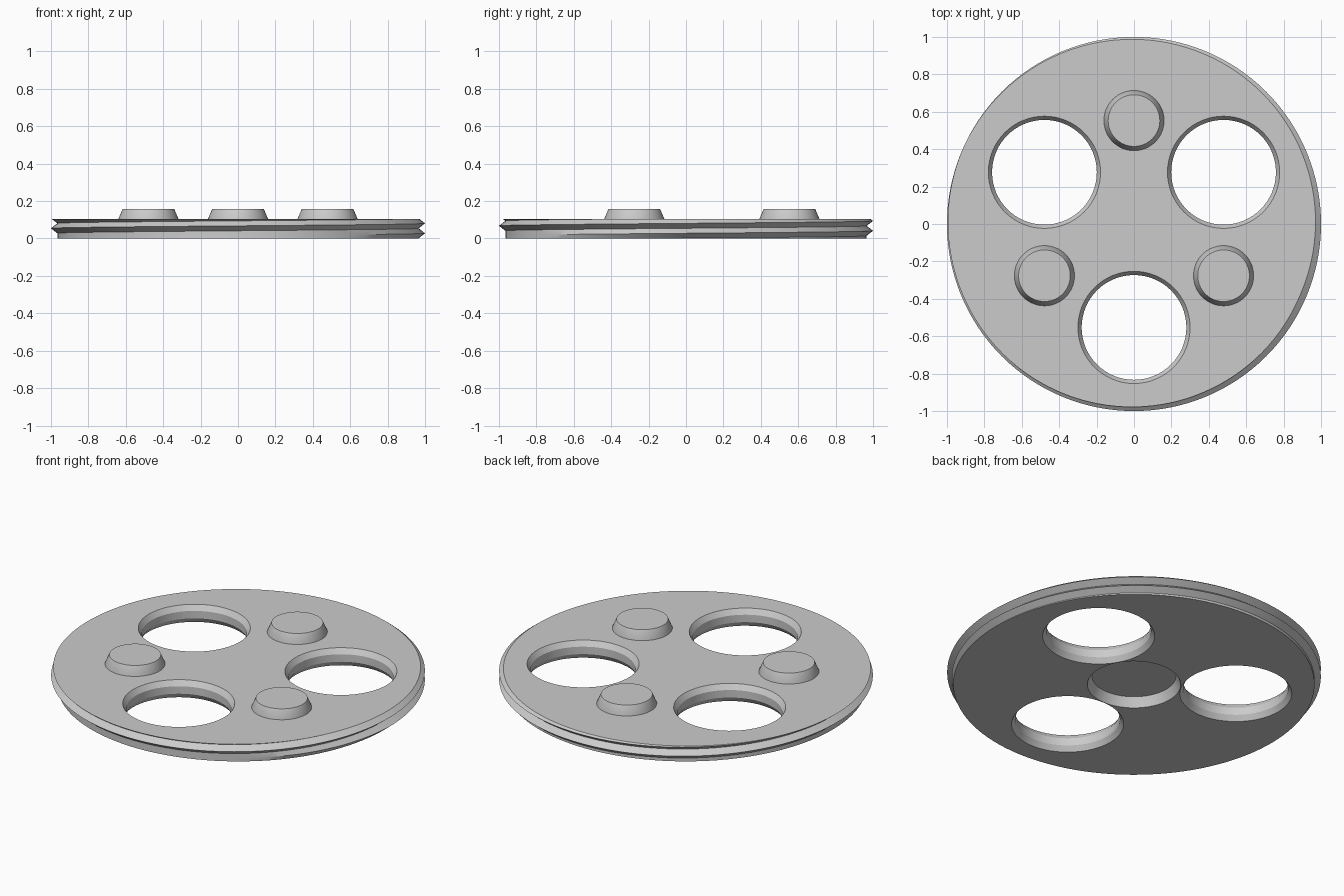
import bpy
import bmesh
from math import cos, sin, pi, radians

cube = bpy.data.objects.get("Cube")
if cube:
    bpy.data.objects.remove(cube, do_unlink=True)

HEIGHT = 0.104
PITCH = 0.053
START = 0.028          # height of the first thread crest
CREST, ROOT = 1.0, 0.966
SEGMENTS = 128
RING = 0.553           # distance of pegs and holes from the centre

grey = bpy.data.materials.new("plain grey")
grey.use_nodes = True
grey.diffuse_color = (0.6, 0.6, 0.6, 1)
grey.node_tree.nodes["Principled BSDF"].inputs["Base Color"].default_value = (0.6, 0.6, 0.6, 1)


def make_object(name, bm):
    bmesh.ops.recalc_face_normals(bm, faces=bm.faces)
    mesh = bpy.data.meshes.new(name)
    bm.to_mesh(mesh)
    bm.free()
    mesh.materials.append(grey)
    obj = bpy.data.objects.new(name, mesh)
    bpy.context.collection.objects.link(obj)
    return obj


def turned(name, profile, x=0, y=0, sides=64):
    """Closed solid of revolution from (radius, height) points."""
    bm = bmesh.new()
    rings = [[bm.verts.new((x + r * cos(2 * pi * i / sides), y + r * sin(2 * pi * i / sides), z))
              for i in range(sides)] for r, z in profile]
    for low, high in zip(rings, rings[1:]):
        for i in range(sides):
            j = (i + 1) % sides
            bm.faces.new((low[i], low[j], high[j], high[i]))
    bm.faces.new(rings[0])
    bm.faces.new(rings[-1])
    return make_object(name, bm)


def smooth(obj):
    bpy.ops.object.select_all(action='DESELECT')
    obj.select_set(True)
    bpy.context.view_layer.objects.active = obj
    bpy.ops.object.shade_smooth_by_angle(angle=radians(25))


def thread_column(turn):
    """Crest and root points up the rim, trimmed to the plate thickness."""
    rows = []
    for k in range(-3, 6):
        radius = CREST if k % 2 else ROOT
        if k == -1:    # the thread rises gradually out of the plain base
            radius = ROOT + (CREST - ROOT) * max(0, (turn - 0.85) / 0.15)
        elif k < 0:
            radius = ROOT
        rows.append((radius, START + PITCH * (turn + (k - 1) / 2)))
    column = []
    for i, (radius, z) in enumerate(rows):
        limit = min(max(z, 0), HEIGHT)
        if limit != z:
            a, b = next((a, b) for a, b in zip(rows, rows[1:]) if a[1] <= limit <= b[1])
            radius = a[0] + (b[0] - a[0]) * (limit - a[1]) / (b[1] - a[1])
        column.append((radius, limit))
    return column


# Threaded plate
bm = bmesh.new()
columns = []
for i in range(SEGMENTS + 1):
    a = 2 * pi * i / SEGMENTS
    columns.append([bm.verts.new((r * cos(a), r * sin(a), z))
                    for r, z in thread_column(i / SEGMENTS)])
for left, right in zip(columns, columns[1:]):
    for k in range(len(left) - 1):
        bm.faces.new((left[k], right[k], right[k + 1], left[k + 1]))
bmesh.ops.remove_doubles(bm, verts=bm.verts, dist=0.0002)
bmesh.ops.dissolve_degenerate(bm, edges=bm.edges, dist=0.0001)
bmesh.ops.holes_fill(bm, edges=[e for e in bm.edges if e.is_boundary], sides=0)
plate = make_object("threaded_plate", bm)

# Cutters: three bevelled through holes and a tapered recess underneath
cutters = [turned("recess_cutter", [(0.272, -0.05), (0.25, 0), (0.226, 0.055)])]
for n in range(3):
    a = radians(30 + 120 * n)
    cutters.append(turned("hole_cutter", [
        (0.32, -0.03), (0.3, 0), (0.28, 0.03), (0.28, HEIGHT - 0.03),
        (0.3, HEIGHT), (0.32, HEIGHT + 0.03)], RING * cos(a), RING * sin(a)))
for cutter in cutters:
    cut = plate.modifiers.new("cut", 'BOOLEAN')
    cut.operation = 'DIFFERENCE'
    cut.solver = 'EXACT'
    cut.object = cutter
bpy.context.view_layer.objects.active = plate
for cut in list(plate.modifiers):
    bpy.ops.object.modifier_apply(modifier=cut.name)
for cutter in cutters:
    bpy.data.objects.remove(cutter, do_unlink=True)
smooth(plate)

# Tapered pegs between the holes
for n in range(3):
    a = radians(90 + 120 * n)
    smooth(turned("peg", [(0.161, HEIGHT - 0.01), (0.161, HEIGHT), (0.138, 0.158)],
                  RING * cos(a), RING * sin(a)))
